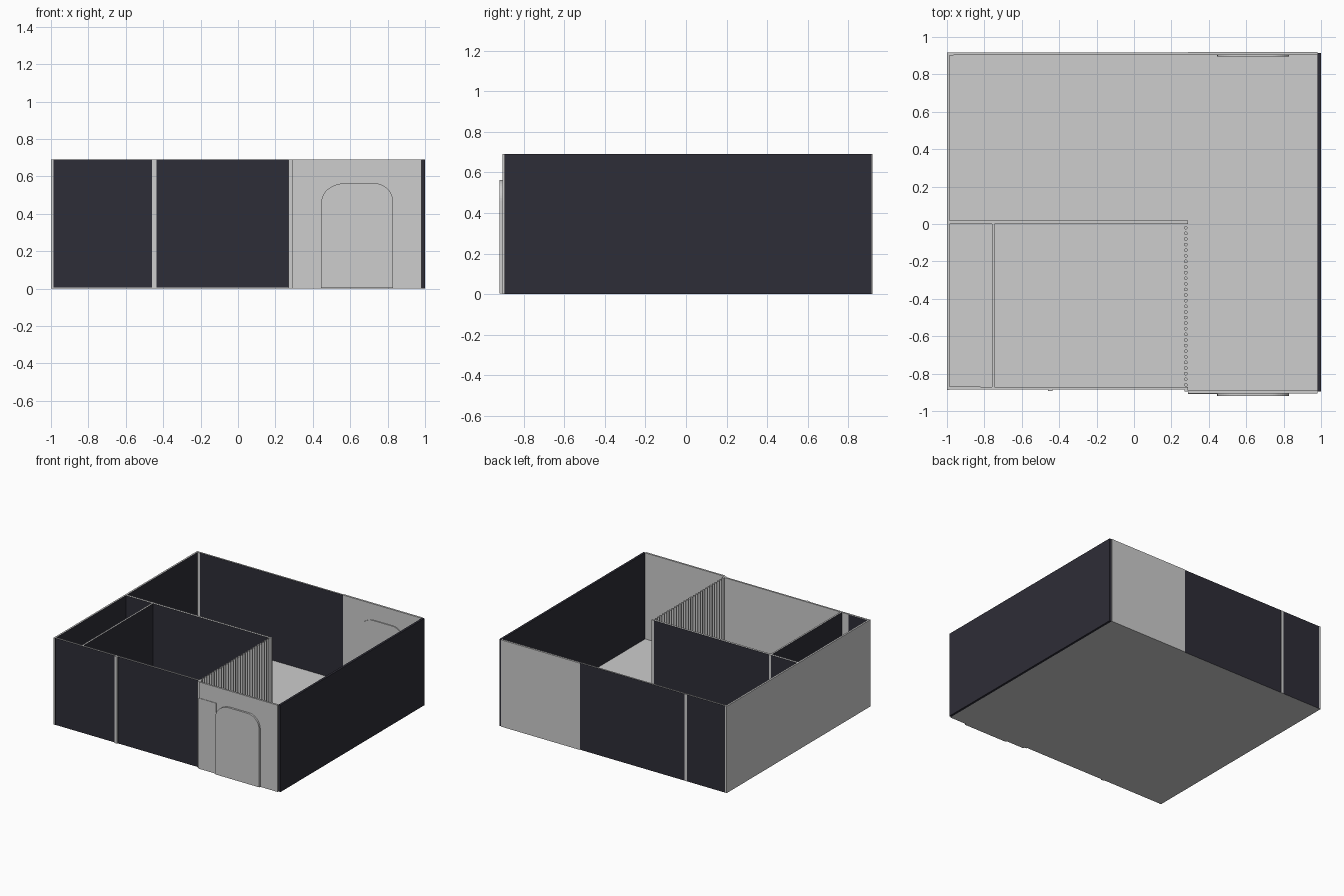
import bpy, bmesh, math

if "Cube" in bpy.data.objects:
    bpy.data.objects.remove(bpy.data.objects["Cube"])

H = 0.69  # wall height


def material(name, rgb):
    m = bpy.data.materials.new(name)
    m.diffuse_color = (*rgb, 1)
    m.use_nodes = True
    m.node_tree.nodes["Principled BSDF"].inputs["Base Color"].default_value = m.diffuse_color
    return m


LIGHT = material("light_plaster", (0.61, 0.61, 0.61))
DARK = material("dark_glass", (0.027, 0.026, 0.038))


def finish(bm, name, dark=None):
    """Light part; faces whose normal satisfies the rule become dark."""
    bmesh.ops.recalc_face_normals(bm, faces=bm.faces)
    bm.normal_update()
    for f in bm.faces:
        f.material_index = int(bool(dark and dark(f.normal)))
    me = bpy.data.meshes.new(name)
    bm.to_mesh(me)
    bm.free()
    me.materials.append(LIGHT)
    me.materials.append(DARK)
    ob = bpy.data.objects.new(name, me)
    bpy.context.collection.objects.link(ob)
    return ob


def box(name, x, y, z=(0, H), dark=None):
    bm = bmesh.new()
    bmesh.ops.create_cube(bm, size=1)
    for v in bm.verts:
        v.co = [r[0] if c < 0 else r[1] for c, r in zip(v.co, (x, y, z))]
    return finish(bm, name, dark)


def arch(name, y0, y1):
    """Flat door plate with two rounded upper corners."""
    pts = [(0.445, 0.002), (0.83, 0.002)]
    for cx, cz, rx, rz, a0 in ((0.73, 0.46, 0.10, 0.103, 0), (0.57, 0.46, 0.125, 0.103, 90)):
        for i in range(13):
            a = math.radians(a0 + 90 * i / 12)
            pts.append((cx + rx * math.cos(a), cz + rz * math.sin(a)))
    bm = bmesh.new()
    face = bm.faces.new([bm.verts.new((x, y0, z)) for x, z in pts])
    ext = bmesh.ops.extrude_face_region(bm, geom=[face])
    for v in ext["geom"]:
        if isinstance(v, bmesh.types.BMVert):
            v.co.y = y1
    return finish(bm, name)


along_y = lambda n: abs(n.y) > 0.5
every = lambda n: True

# Floor
box("floor", (-1, 0.982), (-0.886, 0.915), (0, 0.006))
box("floor_front_strip", (0.29, 0.982), (-0.905, -0.886), (0, 0.006))

# Outer walls: glazed faces with light caps
box("right_wall", (0.982, 1), (-0.895, 0.915), dark=every)
box("left_wall", (-1, -0.986), (-0.888, 0.917), dark=lambda n: n.x > 0.5)
box("front_glazed_wall", (-0.986, 0.29), (-0.886, -0.872), dark=lambda n: n.y < -0.5)
box("back_glazed_wall", (-0.986, 0.29), (0.903, 0.916), dark=along_y)
box("front_plain_wall", (0.29, 0.982), (-0.905, -0.89))
box("front_wall_return", (0.27, 0.29), (-0.895, -0.872))
box("back_plain_wall", (0.29, 0.982), (0.904, 0.92))

# Posts and mullions
box("front_mullion", (-0.46, -0.437), (-0.894, -0.885))
box("back_mullion", (-0.65, -0.627), (0.91, 0.917))
box("back_left_post", (-0.987, -0.965), (0.9, 0.91))

# Inner walls
box("dividing_wall", (-0.986, 0.27), (0, 0.018), dark=along_y)
box("dividing_wall_end", (0.27, 0.29), (0, 0.018))
box("partition_wall", (-0.76, -0.747), (-0.872, 0), dark=lambda n: abs(n.x) > 0.5)
box("partition_post", (-0.762, -0.742), (0.016, 0.02))
box("small_room_front_panel", (-0.986, -0.82), (-0.874, -0.869), (0.006, H - 0.002), dark=along_y)

# Row of round slats screening the room
bm = bmesh.new()
for i in range(29):
    r = bmesh.ops.create_cone(bm, cap_ends=True, segments=16, radius1=0.0095, radius2=0.0095, depth=H)
    bmesh.ops.translate(bm, verts=r["verts"], vec=(0.277, -0.86 + i * 0.03, H / 2))
slats = finish(bm, "slat_screen")
bpy.context.view_layer.objects.active = slats
slats.select_set(True)
bpy.ops.object.shade_smooth_by_angle()

# Arched doors and the raised plate beside the front one
arch("front_arched_door", -0.92, -0.9)
arch("back_arched_door", 0.896, 0.908)
box("front_side_plate", (0.29, 0.445), (-0.909, -0.9), (0.002, 0.563))
